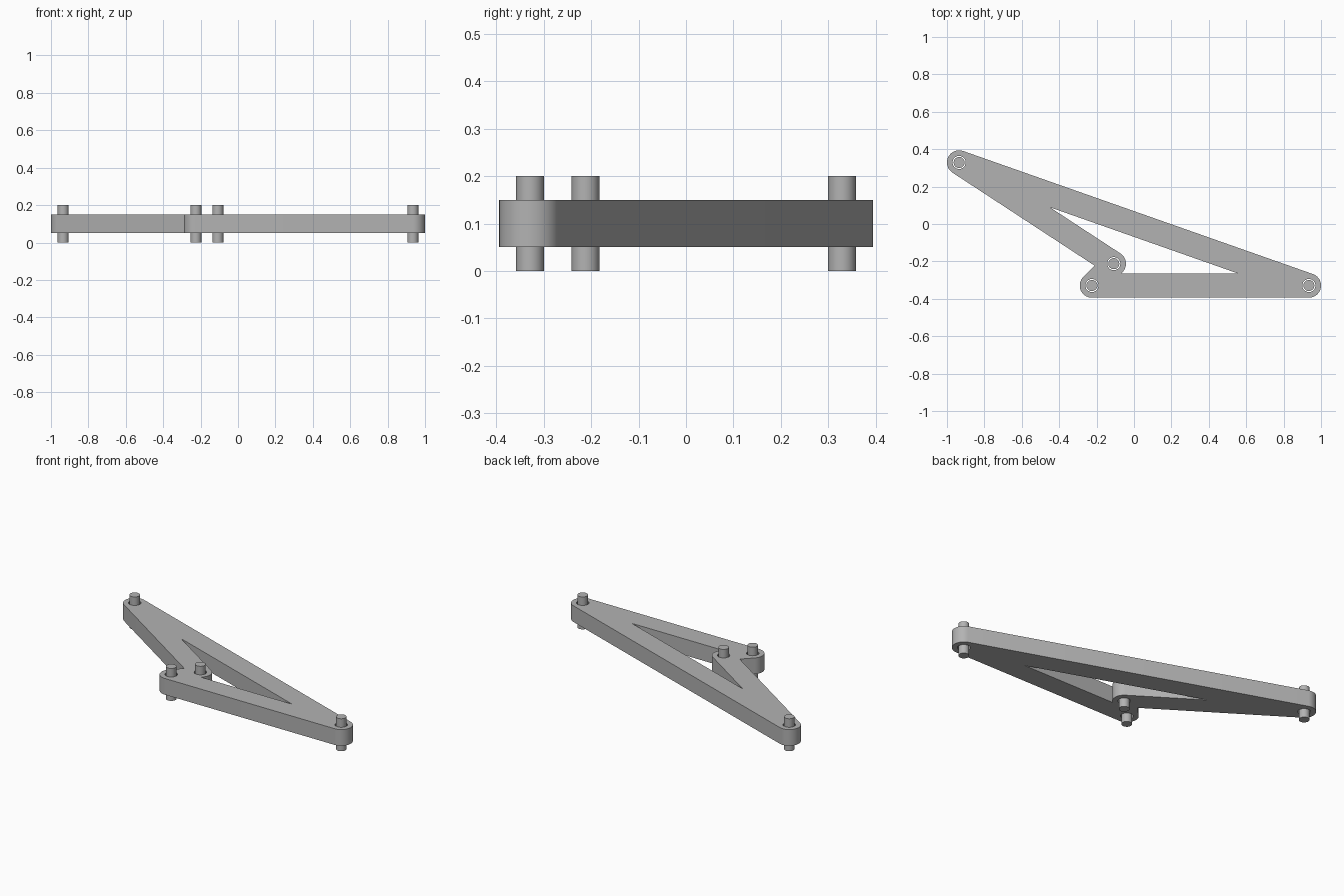
import bpy
import bmesh
import math
from mathutils import Vector

cube = bpy.data.objects.get("Cube")
if cube:
    bpy.data.objects.remove(cube, do_unlink=True)

BAR_R, PIN_R, HOLE_R = 0.065, 0.0295, 0.035
BAR_T, HEIGHT = 0.1, 0.2

# Pin centres, counter-clockwise round the linkage
PINS = {
    "rear_right_pin": Vector((-0.935, 0.329)),
    "inner_pin": Vector((-0.108, -0.212)),
    "front_pin": Vector((-0.225, -0.329)),
    "front_left_pin": Vector((0.935, -0.329)),
}

grey = bpy.data.materials.new("plain_grey")
grey.use_nodes = True
colour = (0.45, 0.45, 0.45, 1)
grey.diffuse_color = colour
for node in grey.node_tree.nodes:
    if node.type == 'BSDF_PRINCIPLED':
        node.inputs["Base Color"].default_value = colour


def polar(centre, radius, angle):
    return centre + radius * Vector((math.cos(angle), math.sin(angle)))


def offset_loop(points, r, steps=20):
    """Offset a closed path to its right: round left turns, mitre right turns."""
    out = []
    for i, p in enumerate(points):
        d0 = (p - points[i - 1]).normalized()
        d1 = (points[(i + 1) % len(points)] - p).normalized()
        n0, n1 = Vector((d0.y, -d0.x)), Vector((d1.y, -d1.x))
        if d0.x * d1.y - d0.y * d1.x > 0:
            start = math.atan2(n0.y, n0.x)
            sweep = math.acos(max(-1, min(1, n0.dot(n1))))
            out += [polar(p, r, start + sweep * k / steps) for k in range(steps + 1)]
        else:
            out.append(p + r * (n0 + n1) / (1 + n0.dot(n1)))
    return out


def circle(centre, r, count=32):
    return [polar(centre, r, math.tau * k / count) for k in range(count)]


def finish(obj):
    obj.data.materials.append(grey)
    bpy.ops.object.select_all(action='DESELECT')
    obj.select_set(True)
    bpy.context.view_layer.objects.active = obj
    for mod in list(obj.modifiers):
        bpy.ops.object.modifier_apply(modifier=mod.name)
    bpy.ops.object.shade_smooth_by_angle(angle=math.radians(30))


def plate(name, loops, z, thickness):
    """Fill nested outlines and thicken them evenly about height z."""
    bm = bmesh.new()
    edges = []
    for loop in loops:
        vs = [bm.verts.new((p.x, p.y, z)) for p in loop]
        edges += [bm.edges.new((vs[i - 1], vs[i])) for i in range(len(vs))]
    bmesh.ops.triangle_fill(bm, edges=edges, use_beauty=True, normal=(0, 0, 1))
    mesh = bpy.data.meshes.new(name)
    bm.to_mesh(mesh)
    bm.free()
    obj = bpy.data.objects.new(name, mesh)
    bpy.context.collection.objects.link(obj)
    mod = obj.modifiers.new("thickness", 'SOLIDIFY')
    mod.thickness = thickness
    mod.offset = 0
    finish(obj)


# Bar frame: rounded outer outline, inner opening and pin holes
corners = list(PINS.values())
outline = offset_loop(corners, BAR_R)
opening = offset_loop(corners[::-1], BAR_R)
holes = [circle(p, HOLE_R) for p in corners]
plate("linkage_frame", [outline, opening] + holes, HEIGHT / 2, BAR_T)

# Pins running through the frame
for name, p in PINS.items():
    bpy.ops.mesh.primitive_cylinder_add(
        vertices=32, radius=PIN_R, depth=HEIGHT, location=(p.x, p.y, HEIGHT / 2))
    pin = bpy.context.object
    pin.name = name
    finish(pin)
